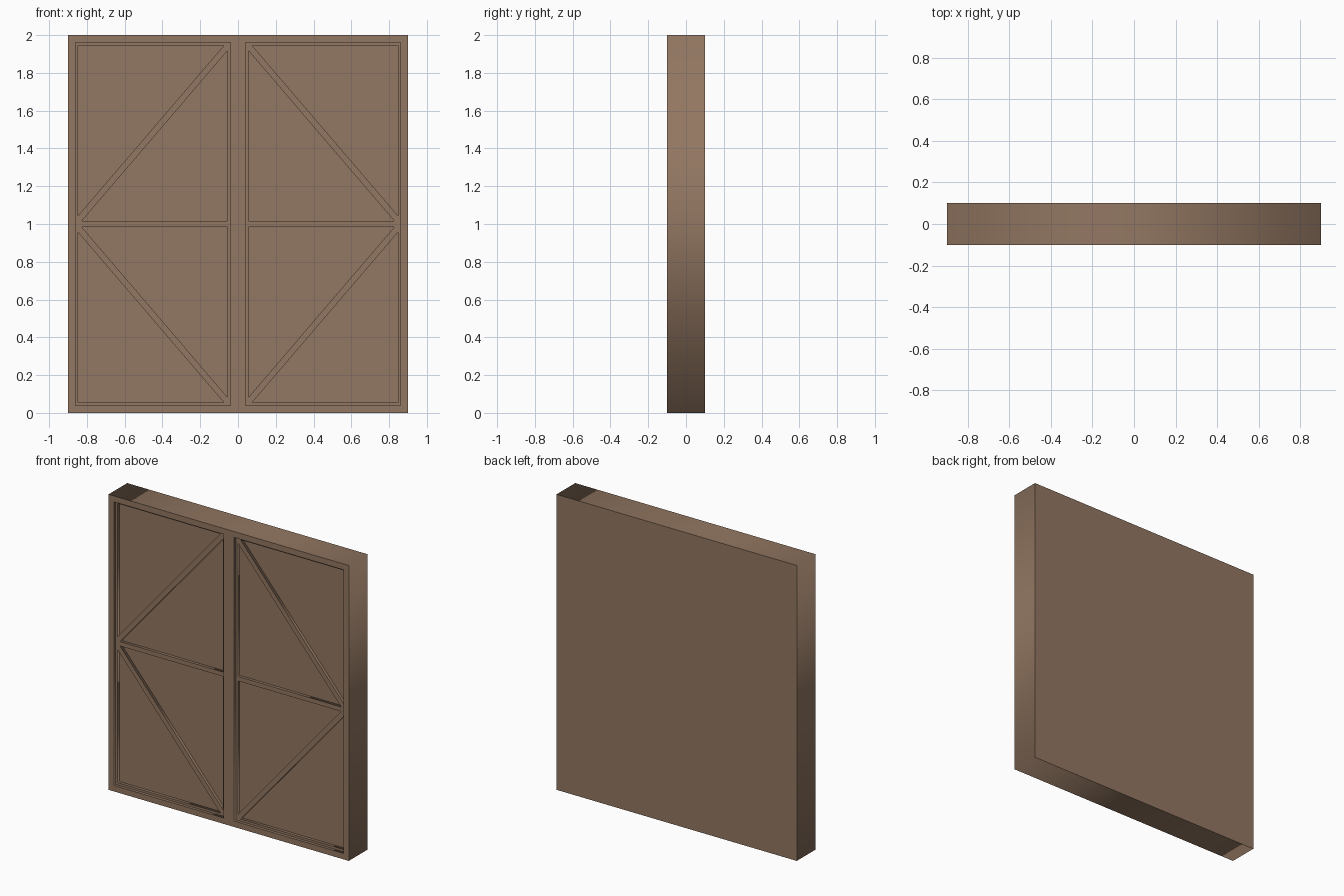
import bpy
import math

if "Cube" in bpy.data.objects:
    bpy.data.objects.remove(bpy.data.objects["Cube"])

wood = bpy.data.materials.new("brown_wood")
wood.diffuse_color = (0.29, 0.185, 0.122, 1)
wood.use_nodes = True
wood.node_tree.nodes["Principled BSDF"].inputs["Base Color"].default_value = wood.diffuse_color


def rect(x0, x1, z0, z1):
    return [(x0, z0), (x1, z0), (x1, z1), (x0, z1)]


def plate(name, loops, y0, y1):
    """Flat board with cut-outs: the first loop is the outline, the rest are holes."""
    cu = bpy.data.curves.new(name, 'CURVE')
    cu.dimensions = '2D'
    cu.fill_mode = 'BOTH'
    cu.extrude = (y1 - y0) / 2
    for pts in loops:
        sp = cu.splines.new('POLY')
        sp.points.add(len(pts) - 1)
        for p, (x, z) in zip(sp.points, pts):
            p.co = (x, z, 0, 1)
        sp.use_cyclic_u = True
    ob = bpy.data.objects.new(name, cu)
    bpy.context.collection.objects.link(ob)
    ob.rotation_euler = (math.pi / 2, 0, 0)
    ob.location.y = (y0 + y1) / 2
    cu.materials.append(wood)
    bpy.ops.object.select_all(action='DESELECT')
    ob.select_set(True)
    bpy.context.view_layer.objects.active = ob
    bpy.ops.object.convert(target='MESH')
    return ob


# Solid body behind the frame
plate("door_body", [rect(-0.9, 0.9, 0, 2)], -0.06, 0.1)

# Front frame with two tall openings
openings = [rect(-0.86, -0.04, 0.04, 1.96), rect(0.04, 0.86, 0.04, 1.96)]
plate("front_frame", [rect(-0.9, 0.9, 0, 2)] + openings, -0.1, -0.06)

# Recessed lattice of each leaf: border, middle rail and diagonal braces
outer_tri = [(0.846, 1.945), (0.846, 1.045), (0.075, 1.945)]
inner_tri = [(0.828, 1.015), (0.055, 1.015), (0.055, 1.918)]
for side, s, opening in (("left", -1, openings[0]), ("right", 1, openings[1])):
    holes = [[(s * x, 1 + k * (z - 1)) for x, z in tri]
             for tri in (outer_tri, inner_tri) for k in (1, -1)]
    plate(side + "_leaf_braces", [opening] + holes, -0.08, -0.06)
